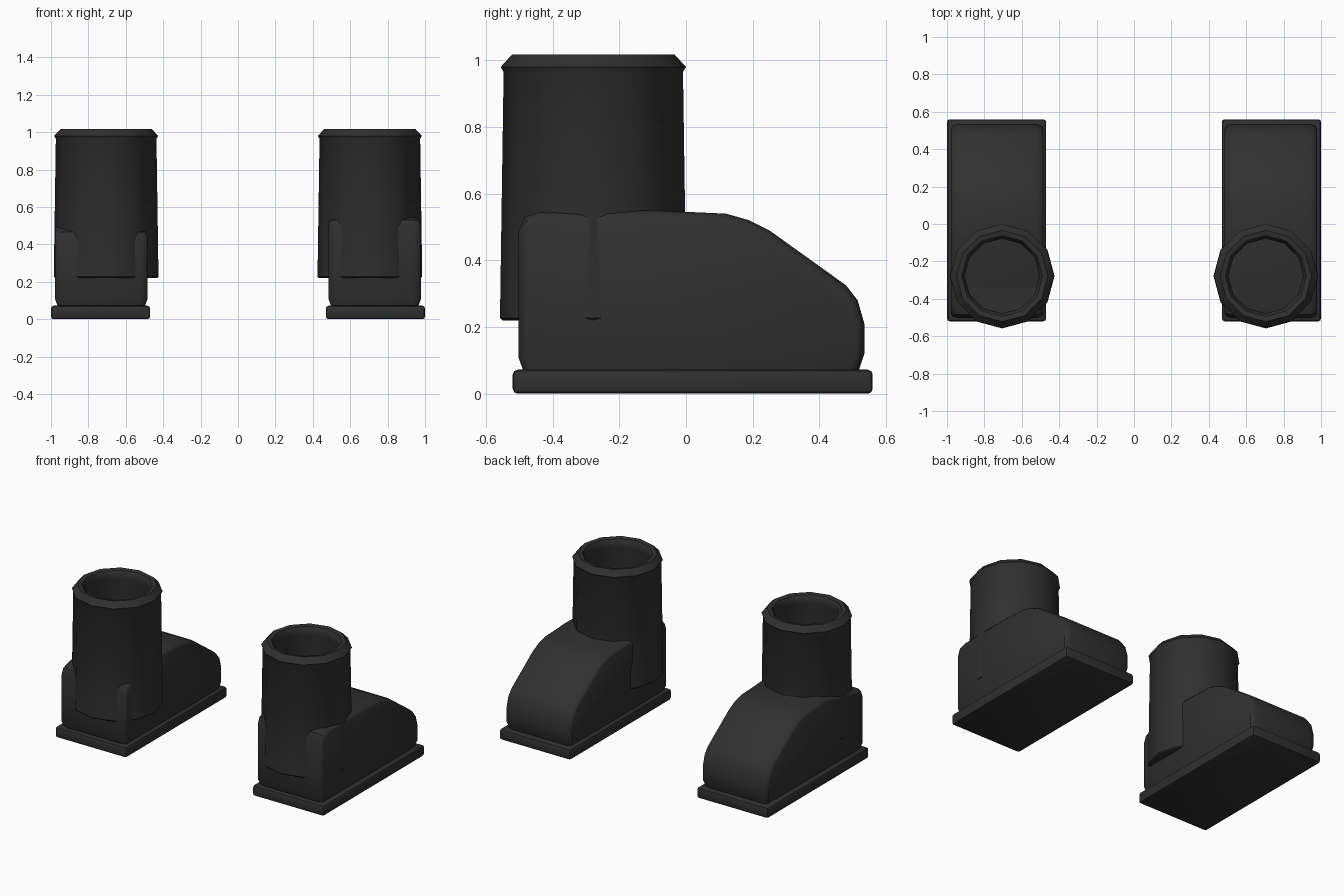
import bpy, bmesh, math

if "Cube" in bpy.data.objects:
    bpy.data.objects.remove(bpy.data.objects["Cube"])

black = bpy.data.materials.new("boot_black")
black.diffuse_color = (0.029, 0.029, 0.029, 1)
black.use_nodes = True
black.node_tree.nodes["Principled BSDF"].inputs["Base Color"].default_value = black.diffuse_color


def finish(name, bm, angle):
    bmesh.ops.recalc_face_normals(bm, faces=bm.faces)
    mesh = bpy.data.meshes.new(name)
    bm.to_mesh(mesh)
    bm.free()
    mesh.materials.append(black)
    ob = bpy.data.objects.new(name, mesh)
    bpy.context.collection.objects.link(ob)
    bpy.ops.object.select_all(action='DESELECT')
    ob.select_set(True)
    bpy.context.view_layer.objects.active = ob
    bpy.ops.object.shade_smooth_by_angle(angle=math.radians(angle))
    return ob


def loft(name, rings, angle):
    """Skin a list of closed rings and cap both ends."""
    bm = bmesh.new()
    loops = [[bm.verts.new(p) for p in ring] for ring in rings]
    n = len(loops[0])
    for a, b in zip(loops, loops[1:]):
        for i in range(n):
            j = (i + 1) % n
            bm.faces.new((a[i], a[j], b[j], b[i]))
    bm.faces.new(loops[0])
    bm.faces.new(loops[-1])
    return finish(name, bm, angle)


def sole(name, x):
    bm = bmesh.new()
    bmesh.ops.create_cube(bm, size=1)
    for v in bm.verts:
        v.co = (x + v.co.x * 0.53, 0.02 + v.co.y * 1.08, 0.036 + v.co.z * 0.072)
    bmesh.ops.bevel(bm, geom=bm.edges[:], offset=0.015, segments=2,
                    profile=0.5, affect='EDGES')
    finish(name, bm, 35)


def foot(name, x, heel):
    # side outline as (y, z); heel is the height of the heel corners
    outline = [(-0.485, 0.06), (-0.503, 0.11), (-0.503, heel - 0.06),
               (-0.485, heel - 0.015), (-0.44, heel), (-0.10, 0.55),
               (0.12, 0.54), (0.19, 0.52), (0.25, 0.49), (0.48, 0.325),
               (0.515, 0.28), (0.535, 0.21), (0.535, 0.12), (0.515, 0.06)]
    rings = []
    # side edges rounded by shrinking the outline towards each flank
    for dx, s in ((-0.247, 0.955), (-0.238, 0.982), (-0.21, 1),
                  (0.21, 1), (0.238, 0.982), (0.247, 0.955)):
        rings.append([(x + dx * (0.93 if z < 0.1 else 1),
                       0.015 + (y - 0.015) * s, 0.06 + (z - 0.06) * s)
                      for y, z in outline])
    loft(name, rings, 40)


def shaft(name, x):
    # hollow tube with a rolled rim, as (radius, z)
    profile = [(0.272, 0.22), (0.28, 0.227), (0.269, 0.965), (0.278, 0.98),
               (0.244, 1.017), (0.216, 1.012), (0.2, 0.985), (0.206, 0.955),
               (0.206, 0.5)]
    rings = [[(x + r * math.cos(k * math.pi / 6),
               -0.278 + r * math.sin(k * math.pi / 6), z) for k in range(12)]
             for r, z in profile]
    loft(name, rings, 42)


for side, s, heel in (("left", -1, 0.48), ("right", 1, 0.545)):
    sole(side + "_sole", s * 0.735)
    foot(side + "_foot", s * 0.731, heel)
    shaft(side + "_shaft", s * 0.705)
